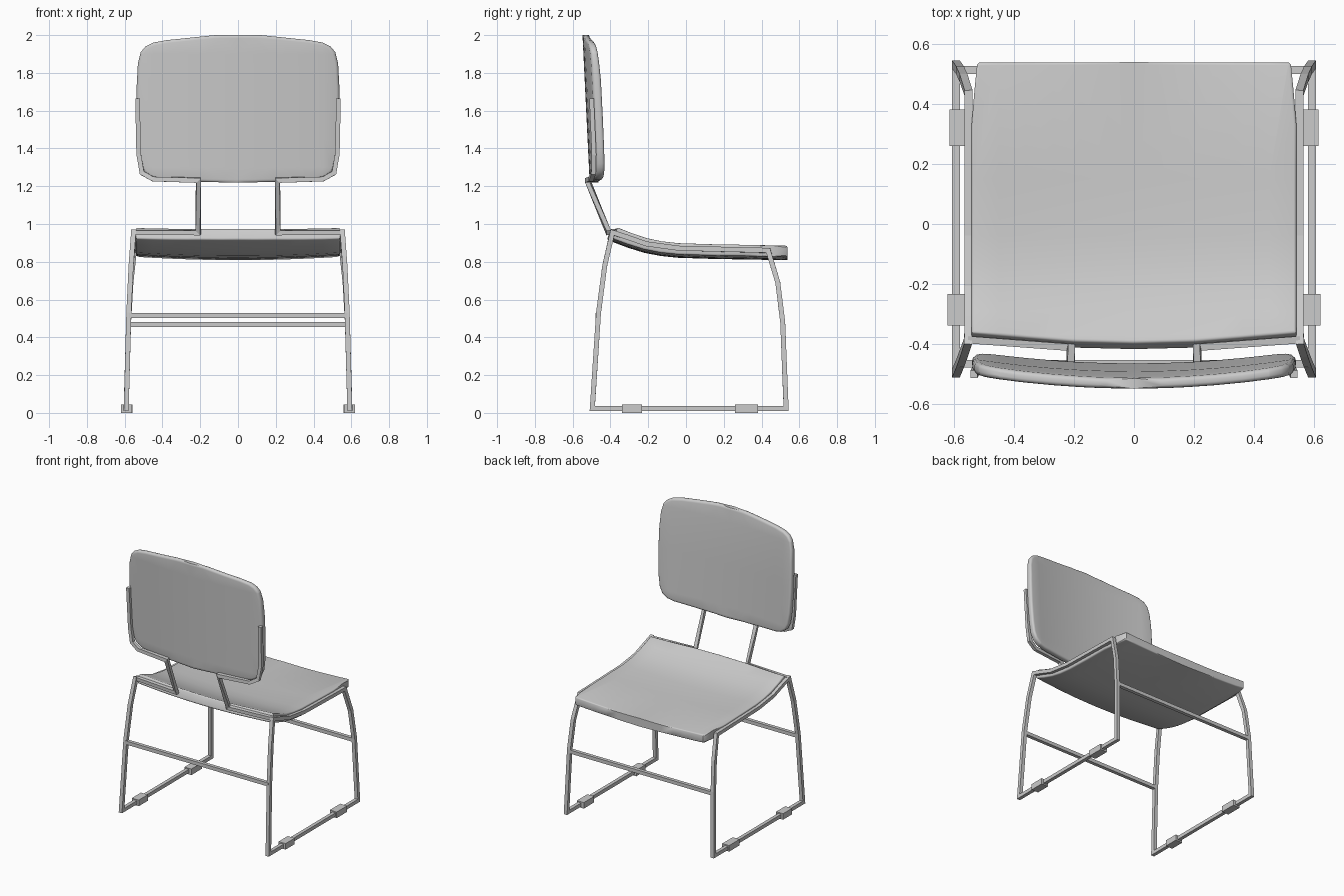
import bpy, bmesh
from mathutils import Vector

if "Cube" in bpy.data.objects:
    bpy.data.objects.remove(bpy.data.objects["Cube"])


def finish(name, bm, mirror=False, smooth=False):
    bmesh.ops.recalc_face_normals(bm, faces=bm.faces)
    me = bpy.data.meshes.new(name)
    bm.to_mesh(me)
    bm.free()
    ob = bpy.data.objects.new(name, me)
    bpy.context.collection.objects.link(ob)
    if mirror:
        ob.modifiers.new("Mirror", 'MIRROR')
    if smooth:
        bpy.ops.object.select_all(action='DESELECT')
        ob.select_set(True)
        bpy.context.view_layer.objects.active = ob
        bpy.ops.object.shade_smooth_by_angle(angle=0.7)
    return ob


def tube(name, points, hint, width=0.026, closed=False, mirror=True):
    """Square tube with mitred corners; hint is the plane normal of the path."""
    pts = [Vector(p) for p in points]
    n, h, bm, rings = len(pts), width / 2, bmesh.new(), []
    for i, p in enumerate(pts):
        a = (p - pts[i - 1]).normalized() if i or closed else None
        b = (pts[(i + 1) % n] - p).normalized() if i < n - 1 or closed else None
        a, b = a or b, b or a
        t = (a + b).normalized()
        u = Vector(hint)
        u = (u - t * u.dot(t)).normalized()
        v = t.cross(u) / max(t.dot(a), 0.5)
        rings.append([bm.verts.new(p + h * (u * x + v * y))
                      for x, y in ((-1, -1), (1, -1), (1, 1), (-1, 1))])
    for i in range(n if closed else n - 1):
        r, s = rings[i], rings[(i + 1) % n]
        for k in range(4):
            bm.faces.new((r[k], r[(k + 1) % 4], s[(k + 1) % 4], s[k]))
    if not closed:
        bm.faces.new(rings[0])
        bm.faces.new(rings[-1])
    return finish(name, bm, mirror)


def slab(name, half, thick, bevel, cuts_x, cuts_y, bend):
    """Cushion: mirrored outline, thickened, rounded, sliced, then bent."""
    outline = half + [(-x, y) for x, y in reversed(half) if x > 0]
    bm = bmesh.new()
    face = bm.faces.new([bm.verts.new((x, y, 0)) for x, y in outline])
    ext = bmesh.ops.extrude_face_region(bm, geom=[face])
    for v in ext['geom']:
        if isinstance(v, bmesh.types.BMVert):
            v.co.z = thick
    rim = [e for e in bm.edges if abs(e.verts[0].co.z - e.verts[1].co.z) < 1e-6]
    bmesh.ops.bevel(bm, geom=rim, offset=bevel, segments=3, profile=0.5, affect='EDGES')
    for axis, cuts in (((1, 0, 0), cuts_x), ((0, 1, 0), cuts_y)):
        for c in cuts:
            bmesh.ops.bisect_plane(bm, geom=bm.verts[:] + bm.edges[:] + bm.faces[:],
                                   plane_co=Vector(axis) * c, plane_no=axis)
    for v in bm.verts:
        v.co = bend(*v.co)
    return finish(name, bm, smooth=True)


# Seat: dished sheet rising toward the back
profile = [(-0.42, 1.006), (-0.37, 0.985), (-0.29, 0.953), (-0.21, 0.926), (-0.13, 0.909),
           (-0.04, 0.899), (0.15, 0.893), (0.56, 0.886)]


def seat_bend(x, y, d):
    for (y0, z0), (y1, z1) in zip(profile, profile[1:]):
        if y <= y1:
            break
    z = z0 + (z1 - z0) * (y - y0) / (y1 - y0)
    below = 0.06 - d
    lean = max(0, min(1, (-0.05 - y) / 0.3)) * 0.4
    return Vector((x, y - below * lean, z - 0.018 * (1 - (x / 0.54) ** 2) - below))


cols = [i * 0.09 for i in range(-5, 6)]
slab("seat", [(0, -0.395), (0.2, -0.39), (0.54, -0.362), (0.54, 0.33), (0.53, 0.45),
              (0.522, 0.53), (0.515, 0.537), (0, 0.538)], 0.06, 0.009,
     cols, [p[0] for p in profile[1:-1]], seat_bend)


# Backrest: rounded panel curving forward at both sides
def back_bend(x, z, d):
    t = (z - 1.22) / 0.78
    thin = 1 - 0.25 * max(0, t - 0.7) / 0.3
    return Vector((x, -0.51 - 0.038 * t + 0.036 * (x / 0.5) ** 2 + d * thin, z))


slab("backrest", [(0, 1.22), (0.2, 1.222), (0.41, 1.233), (0.46, 1.245), (0.5, 1.275),
                  (0.52, 1.32), (0.531, 1.4), (0.538, 1.55), (0.537, 1.72), (0.53, 1.85),
                  (0.515, 1.91), (0.49, 1.94), (0.45, 1.96), (0.38, 1.973), (0.12, 2.0), (0, 2.0)],
     0.047, 0.016, cols, [1.3, 1.45, 1.6, 1.77, 1.9], back_bend)

# Side frames: closed loop of seat rail, legs and floor runner
tube("side_frame", [(0.552, -0.39, 0.955), (0.566, -0.43, 0.78), (0.578, -0.463, 0.53),
                    (0.592, -0.496, 0.023), (0.592, 0.53, 0.023), (0.579, 0.512, 0.48),
                    (0.567, 0.486, 0.69), (0.55, 0.435, 0.86), (0.55, -0.04, 0.872),
                    (0.55, -0.21, 0.895), (0.55, -0.31, 0.93)], (1, 0, 0), closed=True)

# Back supports: from the seat corner, up, and around the backrest edge
tube("back_support", [(0.552, -0.385, 0.955), (0.21, -0.41, 0.955), (0.21, -0.522, 1.232),
                      (0.45, -0.503, 1.238), (0.508, -0.49, 1.27), (0.526, -0.487, 1.37),
                      (0.532, -0.5, 1.665)], (0, 1, 0), width=0.024)

# Cross bars between the legs
for name, x, y, z in (("rear_cross_bar", 0.578, -0.465, 0.515), ("front_cross_bar", 0.578, 0.512, 0.467)):
    tube(name, [(-x, y, z), (x, y, z)], (0, 1, 0), mirror=False)

# Floor pads clipped onto the runners
for name, x, y, length in (("front_foot_pad", 0.586, 0.32, 0.12), ("rear_foot_pad", 0.592, -0.285, 0.105)):
    bm = bmesh.new()
    bmesh.ops.create_cube(bm, size=1)
    for v in bm.verts:
        v.co = Vector((x + v.co.x * 0.056, y + v.co.y * length, 0.022 + v.co.z * 0.044))
    finish(name, bm, mirror=True)
